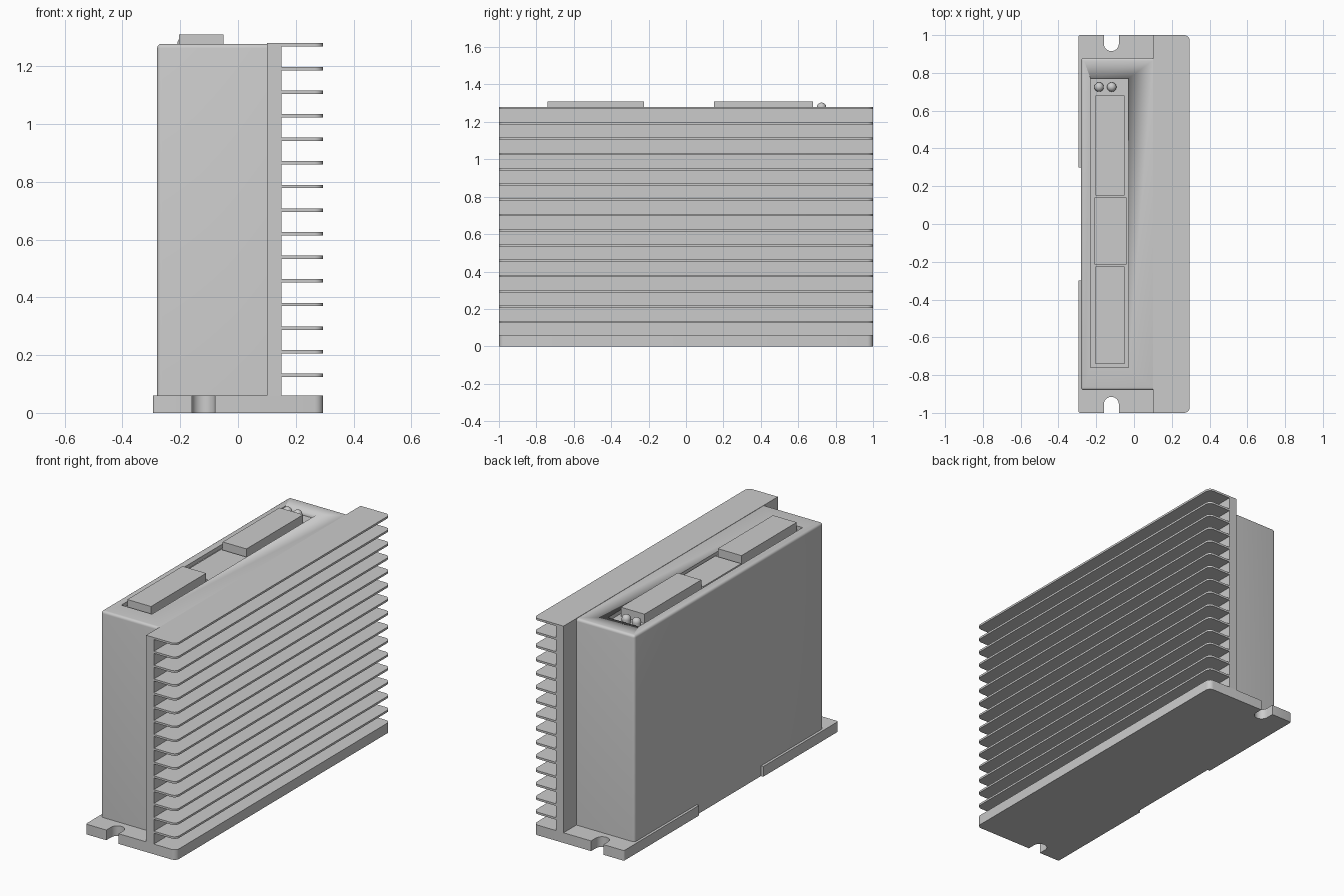
import bpy, bmesh
from math import cos, sin, pi, radians

cube = bpy.data.objects.get("Cube")
if cube:
    bpy.data.objects.remove(cube, do_unlink=True)

grey = bpy.data.materials.new("plain grey")
grey.use_nodes = True
COLOUR = (0.6, 0.6, 0.6, 1)
grey.diffuse_color = COLOUR
grey.node_tree.nodes["Principled BSDF"].inputs["Base Color"].default_value = COLOUR

TOP = 1.28


def finish(name, bm):
    bmesh.ops.recalc_face_normals(bm, faces=bm.faces)
    mesh = bpy.data.meshes.new(name)
    bm.to_mesh(mesh)
    bm.free()
    mesh.materials.append(grey)
    obj = bpy.data.objects.new(name, mesh)
    bpy.context.collection.objects.link(obj)
    bpy.ops.object.select_all(action="DESELECT")
    obj.select_set(True)
    bpy.context.view_layer.objects.active = obj
    bpy.ops.object.shade_smooth_by_angle(angle=radians(35))
    return obj


def prism(name, outline, z0, z1):
    """Extrude a flat outline upwards."""
    bm = bmesh.new()
    face = bm.faces.new([bm.verts.new((x, y, z0)) for x, y in outline])
    ext = bmesh.ops.extrude_face_region(bm, geom=[face])["geom"]
    tops = [v for v in ext if isinstance(v, bmesh.types.BMVert)]
    bmesh.ops.translate(bm, verts=tops, vec=(0, 0, z1 - z0))
    return finish(name, bm)


def box(name, x0, x1, y0, y1, z0, z1, radius=0, rounded=None):
    bm = bmesh.new()
    bmesh.ops.create_cube(bm, size=1)
    for v in bm.verts:
        v.co = ((x0, x1)[v.co.x > 0], (y0, y1)[v.co.y > 0], (z0, z1)[v.co.z > 0])
    if radius:
        edges = [e for e in bm.edges if rounded(*[v.co for v in e.verts])]
        bmesh.ops.bevel(bm, geom=edges, offset=radius, segments=4,
                        profile=0.5, affect="EDGES")
    return finish(name, bm)


def arc(cx, cy, r, start, end, steps=5):
    angles = [radians(start + (end - start) * i / steps) for i in range(steps + 1)]
    return [(cx + r * cos(a), cy + r * sin(a)) for a in angles]


# Mounting base: rounded corners, open end slots and a relieved left edge
half = arc(0.265, 0.97, 0.03, 0, 90)
half += [(-0.08, 1)] + arc(-0.12, 0.955, 0.04, 0, -180, 12) + [(-0.16, 1)]
half += arc(-0.285, 0.99, 0.01, 90, 180, 3)
half += [(-0.295, 0.3), (-0.28, 0.3)]
prism("mounting_base", half + [(x, -y) for x, y in reversed(half)], 0, 0.06)

# Heat sink wall
box("heat_sink_wall", 0.10, 0.15, -1, 1, 0.06, TOP)

# Cooling fins with rounded outer corners
fin_outline = [(0.145, -1)] + arc(0.265, -0.97, 0.03, -90, 0)
fin_outline += arc(0.265, 0.97, 0.03, 0, 90) + [(0.145, 1)]
for i in range(15):
    z = TOP - i * 0.0817
    prism(f"cooling_fin_{i + 1}", fin_outline, z - 0.012, z)


# Housing, rounded along its free top edges and outer uprights
def housing_edge(a, b):
    outer = a.x < 0 and b.x < 0
    high = a.z > 1 and b.z > 1
    upright = abs(a.z - b.z) > 0.1
    return (high and (outer or abs(a.y - b.y) < 0.1)) or (outer and upright)


housing = box("housing", -0.28, 0.10, -0.88, 0.88, 0.06, TOP - 0.002, 0.015, housing_edge)

# Connector recess cut into the top of the housing
cutter = box("recess_cutter", -0.23, -0.03, -0.76, 0.77, TOP - 0.025, TOP + 0.1)
cutter.hide_render = True
cut = housing.modifiers.new("recess", "BOOLEAN")
cut.operation = "DIFFERENCE"
cut.solver = "EXACT"
cut.object = cutter
bpy.context.view_layer.objects.active = housing
bpy.ops.object.modifier_apply(modifier=cut.name)
bpy.data.objects.remove(cutter, do_unlink=True)

# Connector blocks in the recess
FLOOR = TOP - 0.026
box("rear_connector", -0.205, -0.05, 0.15, 0.68, FLOOR, 1.31)
box("front_connector", -0.205, -0.05, -0.74, -0.225, FLOOR, 1.31)
box("centre_connector", -0.21, -0.04, -0.215, 0.14, FLOOR, 1.268)

# Indicator lamps: short stems with domed tops
for side, x in (("outer", -0.185), ("inner", -0.118)):
    bm = bmesh.new()
    bmesh.ops.create_uvsphere(bm, u_segments=20, v_segments=12, radius=0.025)
    for v in bm.verts:
        v.co.z = v.co.z + 1.278 if v.co.z > -0.001 else FLOOR
        v.co.x += x
        v.co.y += 0.725
    finish(f"{side}_indicator_lamp", bm)
